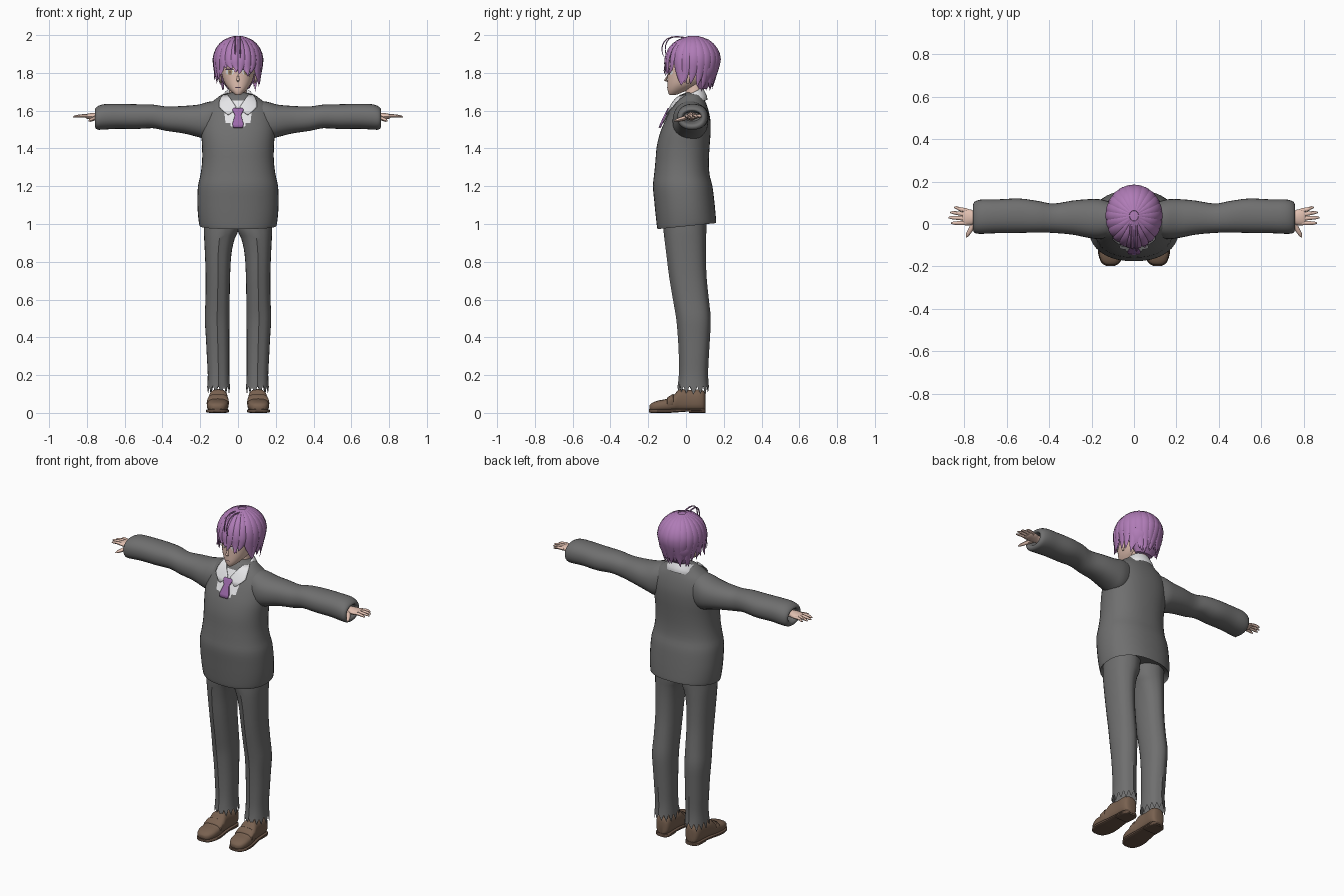
import bpy, bmesh, math, random
from mathutils import Vector
from mathutils.bvhtree import BVHTree

random.seed(4)
if "Cube" in bpy.data.objects:
    bpy.data.objects.remove(bpy.data.objects["Cube"])


def material(name, *rgb):
    m = bpy.data.materials.new(name)
    m.use_nodes = True
    m.diffuse_color = (*rgb, 1)
    m.node_tree.nodes["Principled BSDF"].inputs["Base Color"].default_value = (*rgb, 1)
    return m


GREY = material("wool grey", .16, .16, .16)
HAIR = material("hair purple", .43, .2, .47)
SKIN = material("skin", .76, .53, .44)
SHOE = material("leather brown", .19, .12, .08)
SOLE = material("sole brown", .13, .08, .055)
WHITE = material("shirt white", .8, .8, .82)
TIE = material("tie purple", .33, .14, .4)
DARK = material("lash dark", .07, .035, .06)
IRIS = material("iris amber", .4, .3, .16)


def catmull(a, b, c, d, t):
    return .5 * (2 * b + (c - a) * t + (2 * a - 5 * b + 4 * c - d) * t * t
                 + (3 * b - 3 * c + d - a) * t ** 3)


def refine(rings, k):
    out, n = [], len(rings)
    for i in range(n - 1):
        four = [rings[min(max(j, 0), n - 1)] for j in range(i - 1, i + 3)]
        out += [tuple(catmull(*q, s / k) for q in zip(*four)) for s in range(k)]
    return out + [rings[-1]]


def loft(bm, rings, sides=24, power=1, k=3, caps=True):
    """Skin smoothly interpolated rings, each given as centre, half axis, half axis."""
    def bend(a):
        return math.copysign(abs(a) ** power, a) if abs(a) > 1e-6 else 0
    rows = []
    for c, u, v in refine(rings, k):
        angles = [math.tau * i / sides for i in range(sides)]
        rows.append([bm.verts.new(c + u * bend(math.cos(a)) + v * bend(math.sin(a))) for a in angles])
    for r, s in zip(rows, rows[1:]):
        for i in range(sides):
            j = (i + 1) % sides
            bm.faces.new((r[i], r[j], s[j], s[i]))
    if caps:
        bm.faces.new(rows[0])
        bm.faces.new(rows[-1])
    return rows


def strand(bm, pts, widths, ratio, side, sides=8, k=2):
    """Tapering rod or lock along a path, wide in the side direction."""
    pts, rings = [Vector(p) for p in pts], []
    for i, p in enumerate(pts):
        along = pts[min(i + 1, len(pts) - 1)] - pts[max(i - 1, 0)]
        n = side.cross(along).normalized()
        rings.append((p, side * widths[i], n * widths[i] * ratio))
    loft(bm, rings, sides, k=k)


def level(z, x0, x1, y0, y1, tilt=0):
    return (Vector(((x0 + x1) / 2, (y0 + y1) / 2, z)), Vector(((x1 - x0) / 2, 0, 0)),
            Vector((0, (y1 - y0) / 2, tilt)))


def upright(rows):
    return [level(z, -r, r, *rest) for z, r, *rest in rows]


def finish(name, bm, mat, mirror=False, recalc=True):
    if recalc:
        bmesh.ops.recalc_face_normals(bm, faces=bm.faces[:])
    me = bpy.data.meshes.new(name)
    bm.to_mesh(me)
    bm.free()
    me.materials.append(mat)
    me.shade_smooth()
    me.set_sharp_from_angle(angle=math.radians(45))
    ob = bpy.data.objects.new(name, me)
    bpy.context.collection.objects.link(ob)
    if mirror:
        ob.modifiers.new("mirror", 'MIRROR').use_mirror_merge = False
    return ob


def plate(name, tree, rows, mat, offset, mirror=False, cols=8):
    """Thin patch of rows (z, x0, x1) laid on the front of another part."""
    bm, grid = bmesh.new(), []
    for z, x0, x1 in rows:
        line = []
        for j in range(cols + 1):
            p = Vector((x0 + (x1 - x0) * j / cols, -.5, z))
            hit = tree.ray_cast(p, Vector((0, 1, 0)))[0]
            if hit is None:
                hit = tree.find_nearest(Vector((p.x, 0, z)))[0]
            line.append(bm.verts.new((p.x, hit.y - offset, z)))
        grid.append(line)
    for a, b in zip(grid, grid[1:]):
        for j in range(cols):
            bm.faces.new((a[j], b[j], b[j + 1], a[j + 1]))
    return finish(name, bm, mat, mirror, recalc=False)


# Sweater body, with the hem folded inwards
bm = bmesh.new()
loft(bm, upright([
    (1.03, .17, -.12, .12), (1.0, .198, -.146, .154, .015), (.992, .204, -.152, .16, .015),
    (1.05, .212, -.16, .156, .01), (1.12, .215, -.168, .15), (1.2, .212, -.175, .14),
    (1.26, .199, -.169, .125), (1.33, .19, -.162, .121), (1.41, .19, -.155, .125),
    (1.48, .195, -.138, .13), (1.54, .193, -.114, .13), (1.59, .183, -.09, .122),
    (1.63, .16, -.068, .11), (1.66, .12, -.05, .097), (1.685, .085, -.025, .085),
    (1.695, .04, .0, .07)]), 40, .88)
torso_tree = BVHTree.FromBMesh(bm)
finish("sweater_body", bm, GREY)

# Sleeves with rolled open cuffs
bm = bmesh.new()
loft(bm, [(Vector((x, (y0 + y1) / 2, (z0 + z1) / 2)), Vector((0, (y1 - y0) / 2, 0)),
           Vector((0, 0, (z1 - z0) / 2))) for x, y0, y1, z0, z1 in [
    (.07, -.05, .09, 1.47, 1.655), (.15, -.07, .115, 1.445, 1.648), (.21, -.066, .117, 1.46, 1.632),
    (.29, -.05, .11, 1.48, 1.625), (.38, -.042, .096, 1.493, 1.622), (.45, -.04, .108, 1.507, 1.632),
    (.54, -.042, .12, 1.503, 1.634), (.64, -.043, .116, 1.504, 1.636), (.71, -.046, .116, 1.5, 1.634),
    (.745, -.044, .108, 1.5, 1.622), (.757, -.03, .093, 1.515, 1.607), (.745, -.016, .08, 1.53, 1.598),
    (.69, -.01, .075, 1.545, 1.592)]], 28, .9)
finish("sleeves", bm, GREY, True)

# Trouser legs with a front crease and a ragged hem
bm = bmesh.new()
rows = loft(bm, [level(*r) for r in [
    (1.06, -.01, .18, -.115, .105), (.97, -.003, .181, -.112, .103), (.92, .018, .179, -.107, .101),
    (.84, .035, .175, -.097, .1), (.72, .042, .171, -.082, .104), (.6, .044, .172, -.062, .116),
    (.5, .045, .176, -.045, .126), (.4, .046, .17, -.036, .122), (.3, .046, .165, -.031, .116),
    (.2, .046, .16, -.031, .112), (.12, .042, .164, -.04, .118)]], 28, .88, caps=False)
for row in rows:
    row[21].co.y -= .007
    row[7].co.y += .005
for i, v in enumerate(rows[-1]):
    v.co.z += random.uniform(.018, .035) if i % 2 else random.uniform(-.03, -.01)
finish("trouser_legs", bm, GREY, True)


# Loafers: upper, sole, heel and strap
def shoe_part(name, mat, sections, power, k=3):
    bm = bmesh.new()
    loft(bm, [(Vector((.103 - y * .04, y, (z0 + z1) / 2)), Vector((r, 0, 0)),
               Vector((0, 0, (z1 - z0) / 2))) for y, r, z0, z1 in sections], 24, power, k)
    finish(name, bm, mat, True)


shoe_part("shoe_uppers", SHOE, [
    (-.193, .018, .018, .04), (-.18, .04, .01, .053), (-.145, .055, .008, .066), (-.1, .057, .008, .075),
    (-.06, .054, .008, .1), (-.035, .05, .008, .125), (.02, .046, .01, .122), (.07, .046, .01, .125),
    (.095, .036, .012, .115), (.102, .015, .02, .095)], .75)
shoe_part("shoe_soles", SOLE, [
    (-.197, .02, .004, .02), (-.182, .043, 0, .02), (-.14, .06, 0, .02), (-.09, .06, 0, .02),
    (-.03, .053, .004, .022), (.03, .049, .008, .022), (.08, .047, .008, .022), (.104, .025, .008, .022)], .5)
shoe_part("shoe_heels", SOLE, [(.015, .046, 0, .016), (.08, .046, 0, .016), (.102, .028, 0, .016)], .5)
shoe_part("shoe_straps", SHOE, [(-.1, .056, .02, .078), (-.097, .059, .02, .083),
                                (-.07, .057, .02, .1), (-.066, .053, .02, .098)], .75, 1)

# Hands: palm, four fingers and thumb
bm = bmesh.new()
loft(bm, [(Vector((x, y, 1.57)), Vector((0, r, 0)), Vector((0, 0, t))) for x, y, r, t in [
    (.68, .03, .026, .022), (.735, .03, .026, .02), (.765, .031, .036, .018),
    (.795, .033, .039, .014), (.808, .034, .034, .009)]], 16)
for y, tip_y, tip_x in [(.063, .077, .848), (.044, .054, .866), (.025, .03, .874), (.005, .004, .862)]:
    strand(bm, [(.785, y, 1.57), (.82, (y + tip_y) / 2, 1.573), (tip_x - .012, tip_y, 1.569),
                (tip_x, tip_y, 1.566)], [.0105, .0095, .007, .002], .9, Vector((0, 1, 0)))
strand(bm, [(.745, .01, 1.565), (.765, -.02, 1.557), (.782, -.048, 1.549), (.79, -.064, 1.546)],
       [.014, .012, .009, .002], .9, Vector((.9, .43, 0)))
finish("hands", bm, SKIN, True)

# Neck, head, nose and ears
bm = bmesh.new()
loft(bm, upright([(1.6, .055, -.02, .09), (1.66, .046, -.005, .09), (1.76, .046, .0, .1)]), 20)
finish("neck", bm, SKIN)
bm = bmesh.new()
loft(bm, upright([
    (1.682, .01, -.085, -.06), (1.69, .022, -.092, -.035), (1.71, .044, -.097, .01),
    (1.74, .068, -.098, .07), (1.78, .084, -.098, .11), (1.83, .092, -.098, .13),
    (1.88, .093, -.09, .135), (1.93, .08, -.07, .12), (1.97, .04, -.02, .08)]), 32, .92)
head_tree = BVHTree.FromBMesh(bm)
strand(bm, [(0, -.093, 1.795), (0, -.101, 1.776), (0, -.109, 1.762), (0, -.095, 1.755)],
       [.003, .005, .008, .004], .9, Vector((1, 0, 0)))
for s in (-1, 1):
    strand(bm, [(s * .088, .01, 1.745), (s * .094, .015, 1.765), (s * .098, .022, 1.79), (s * .09, .025, 1.805)],
           [.006, .014, .018, .006], .5, Vector((0, 1, 0)))
finish("head", bm, SKIN)

# Painted face
plate("eye_whites", head_tree, [(1.815, .022, .062), (1.805, .02, .066), (1.792, .028, .06)], WHITE, .002, True)
plate("irises", head_tree, [(1.816, .031, .053), (1.803, .03, .054), (1.79, .035, .05)], IRIS, .004, True)
plate("pupils", head_tree, [(1.81, .039, .045), (1.797, .039, .045)], DARK, .005, True, 2)
plate("upper_lashes", head_tree, [(1.822, .026, .064), (1.814, .017, .07)], DARK, .006, True)
plate("eyebrows", head_tree, [(1.844, .03, .066), (1.839, .02, .068)], HAIR, .004, True)
plate("mouth", head_tree, [(1.724, -.015, .015), (1.721, -.014, .014)], DARK, .002)

# Shirt front, collar and tie
plate("shirt_front", torso_tree, [(1.655, -.055, .055), (1.62, -.075, .075), (1.57, -.07, .07),
                                  (1.535, -.066, .066), (1.534, -.04, .04), (1.515, -.038, .038)], WHITE, .006)
bm = bmesh.new()
loft(bm, [(Vector((0, .025, z)), Vector((r, 0, 0)), Vector((0, r * .88, tilt))) for z, r, tilt in [
    (1.635, .1, .022), (1.652, .097, .026), (1.68, .08, .03), (1.69, .07, .032), (1.68, .06, .03), (1.65, .055, .02)]],
    28, caps=False)
finish("collar_band", bm, WHITE)
wings = plate("collar_wings", torso_tree, [(1.685, .055, .082), (1.665, .04, .094), (1.645, .026, .1),
              (1.622, .01, .102), (1.605, .014, .086), (1.58, .048, .056)], WHITE, .014, True)
wings.modifiers.new("cloth", 'SOLIDIFY').thickness = .005
tie = plate("tie", torso_tree, [(1.615, -.022, .022), (1.605, -.03, .03), (1.578, -.016, .016),
            (1.574, -.017, .017), (1.53, -.03, .03), (1.512, -.024, .024)], TIE, .019)
tie.modifiers.new("cloth", 'SOLIDIFY').thickness = .01

# Hair cap under the locks
bm = bmesh.new()
loft(bm, upright([
    (1.715, .055, .06, .11), (1.76, .088, .04, .143), (1.8, .106, .02, .163), (1.835, .114, -.01, .17),
    (1.865, .117, -.07, .172), (1.89, .115, -.097, .17), (1.925, .106, -.09, .158),
    (1.96, .08, -.063, .13), (1.98, .05, -.03, .1), (1.99, .015, .015, .055)]), 32)
finish("hair_cap", bm, HAIR)


# Layered locks falling from the crown: short fringe, long sides and nape
def head_lock(bm, a, tip_z, width, grow):
    back, sway, flick = (1 - math.cos(a)) / 2, random.uniform(-.2, .2), random.uniform(.0, .1)
    depth = .146 if back < .5 else .135
    path = []
    for t in (10, 35, 60, 85):
        r, h = math.sin(math.radians(t)), math.cos(math.radians(t))
        path.append((a, r, 1.86 + .135 * h))
    for f in (.4, .75, 1):
        z = 1.86 + (tip_z - 1.86) * f
        path.append((a + sway * f * f, 1 - 2.3 * (1.86 - z) * back + flick * f ** 3, z))
    pts = [(math.sin(b) * .124 * r * grow, .04 - math.cos(b) * depth * r * grow, z) for b, r, z in path]
    taper = [.3, .7, 1, 1, .85, .5, .03]
    strand(bm, pts, [width * w for w in taper], .3, Vector((math.cos(a), math.sin(a), 0)), 8)


bm = bmesh.new()
for layer, (count, grow) in enumerate([(20, .98), (22, 1.03)]):
    for i in range(count):
        a = math.tau * (i + .5 * layer) / count
        turn = min(a, math.tau - a)
        if turn < .85:
            low = random.uniform(1.775, 1.825)
        elif turn < 1.9:
            low = random.uniform(1.725, 1.765)
        else:
            low = random.uniform(1.695, 1.745)
        head_lock(bm, a, low, .018 if turn < .85 else .025, grow)
finish("hair_locks", bm, HAIR)

# Loose curling hairs over the forehead
bm = bmesh.new()
for x, reach in ((.012, .125), (-.015, .108)):
    strand(bm, [(x, .0, 1.985), (x, -.05, 1.992), (x, -.6 * reach - .025, 1.98), (x, -reach, 1.945),
                (x, -reach, 1.905), (x, -reach + .012, 1.88)], [.005, .005, .004, .004, .003, .001],
           .8, Vector((1, 0, 0)), 6)
finish("loose_hairs", bm, HAIR)
